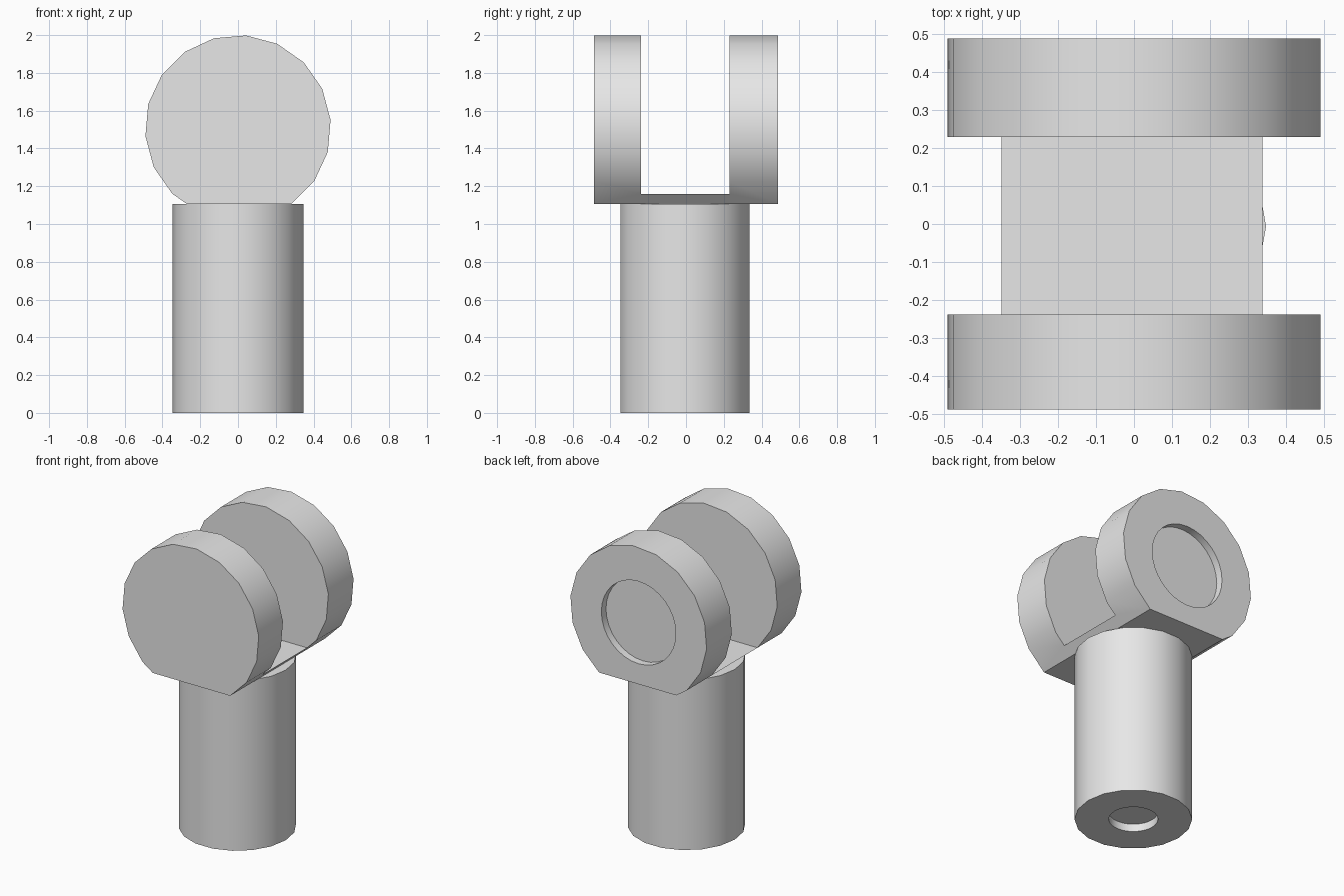
import bpy, bmesh
from math import cos, sin, radians, tau
from mathutils import Vector

cube = bpy.data.objects.get("Cube")
if cube:
    bpy.data.objects.remove(cube, do_unlink=True)

grey = bpy.data.materials.new("light grey")
grey.use_nodes = True
grey.diffuse_color = (0.8, 0.8, 0.8, 1)
grey.node_tree.nodes["Principled BSDF"].inputs["Base Color"].default_value = (0.8, 0.8, 0.8, 1)


def prism(name, sides, radius, start, end, across, up, turn=0.0, clip=None):
    """Regular prism from start to end, optionally cut flat below height clip."""
    bm = bmesh.new()
    start, along = Vector(start), Vector(end) - Vector(start)
    angles = [turn + tau * i / sides for i in range(sides)]
    ring = [bm.verts.new(start + radius * (Vector(across) * cos(a) + Vector(up) * sin(a)))
            for a in angles]
    face = bm.faces.new(ring)
    solid = bmesh.ops.extrude_face_region(bm, geom=[face], use_keep_orig=True)
    moved = [g for g in solid["geom"] if isinstance(g, bmesh.types.BMVert)]
    bmesh.ops.translate(bm, verts=moved, vec=along)
    if clip is not None:
        geom = bm.verts[:] + bm.edges[:] + bm.faces[:]
        bmesh.ops.bisect_plane(bm, geom=geom, dist=0.002, plane_co=(0, 0, clip),
                               plane_no=(0, 0, 1), clear_inner=True)
        bmesh.ops.holes_fill(bm, edges=[e for e in bm.edges if e.is_boundary], sides=0)
    bmesh.ops.recalc_face_normals(bm, faces=bm.faces)
    mesh = bpy.data.meshes.new(name)
    bm.to_mesh(mesh)
    bm.free()
    mesh.materials.append(grey)
    obj = bpy.data.objects.new(name, mesh)
    bpy.context.collection.objects.link(obj)
    return obj


def select(obj):
    bpy.ops.object.select_all(action="DESELECT")
    obj.select_set(True)
    bpy.context.view_layer.objects.active = obj


def cut(obj, cutter):
    """Subtract the cutter, then discard it."""
    cutter.hide_render = True
    mod = obj.modifiers.new("cut", "BOOLEAN")
    mod.operation, mod.solver, mod.object = "DIFFERENCE", "EXACT", cutter
    select(obj)
    bpy.ops.object.modifier_apply(modifier=mod.name)
    bpy.data.objects.remove(cutter, do_unlink=True)


X, Y, Z = (1, 0, 0), (0, 1, 0), (0, 0, 1)
JOINT = 1.107   # height where shaft meets fork
AXIS = 1.508    # height of the fork's centre

# Shaft with a shallow round socket in its foot
shaft = prism("shaft", 18, 0.347, (0, -0.006, 0), (0, -0.006, JOINT), X, Y)
cut(shaft, prism("foot_socket", 32, 0.145, (0, -0.006, -0.1), (0, -0.006, 0.05), X, Y))

# Flat-bottomed disc, slotted into two cheeks joined by a thin bridge
fork = prism("fork_head", 18, 0.492, (0, -0.487, AXIS), (0, 0.488, AXIS), X, Z,
             turn=radians(5), clip=JOINT)
slot = prism("slot", 4, 2 ** 0.5, (0, -0.238, 2.16), (0, 0.229, 2.16), X, Z, turn=tau / 8)
cut(fork, slot)

# Shallow round socket in the rear cheek
cut(fork, prism("rear_socket", 32, 0.268, (0, 0.44, AXIS), (0, 0.6, AXIS), X, Z))

for part in (shaft, fork):
    select(part)
    bpy.ops.object.shade_smooth_by_angle(angle=radians(30))
